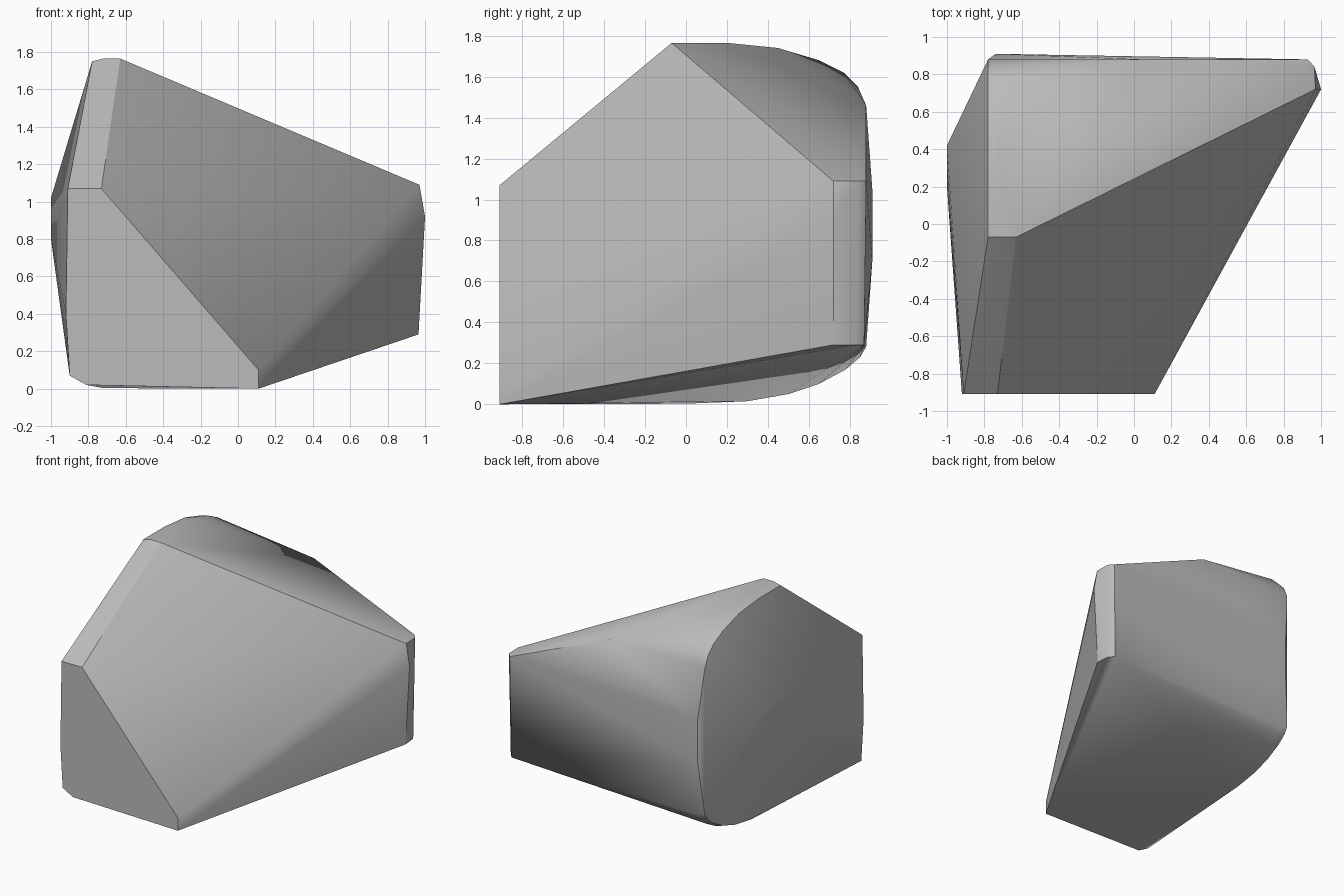
import bpy, bmesh, math

cube = bpy.data.objects.get("Cube")
if cube:
    bpy.data.objects.remove(cube, do_unlink=True)

# One stone colour
stone = bpy.data.materials.new("stone grey")
stone.use_nodes = True
grey = (0.5, 0.5, 0.5, 1)
stone.diffuse_color = grey
stone.node_tree.nodes["Principled BSDF"].inputs["Base Color"].default_value = grey

# Flat front facet (x, z)
front = [(-.91, 1.07), (-.73, 1.07), (.11, .1), (.11, 0), (-.81, .02), (-.9, .07), (-.92, .4)]
points = [(x, -.91, z) for x, z in front]

# Rounded shoulder and rounded underside along the back left (y, z)
shoulder = [(-.07, 1.765), (.2, 1.765), (.45, 1.74), (.65, 1.68), (.77, 1.62), (.84, 1.55), (.88, 1.46)]
underside = [(0, .003), (.3, .015), (.5, .05), (.65, .1), (.78, .17), (.85, .23), (.88, .28)]
for profile, lift in ((shoulder, -.015), (underside, .02)):
    for y, z in profile:
        points += [(-.72, y, z), (-.78, y, z + lift)]

# Top ridge corner, back edge and slight bulge of the back
points += [(-.63, -.07, 1.765), (.05, .88, 1.46), (-.74, .91, 1.05), (-.74, .91, .7)]

# Bulge of the side
points += [(-1, .42, 1.02), (-1, .3, .95), (-1, .2, .8)]

# Narrow pointed end with a rounded back corner
points += [(.97, .72, 1.09), (1, .72, .92), (.965, .72, .29)]
for x, y in ((.965, .84), (.93, .88)):
    points += [(x, y, 1.09), (x - .01, y - .01, .29)]

# Wrap the facets into one solid rock
bm = bmesh.new()
for p in points:
    bm.verts.new(p)
hull = bmesh.ops.convex_hull(bm, input=bm.verts)
loose = [v for v in bm.verts if not v.link_faces]
bmesh.ops.delete(bm, geom=loose, context='VERTS')
bmesh.ops.dissolve_limit(bm, angle_limit=math.radians(1), verts=bm.verts, edges=bm.edges)
bmesh.ops.recalc_face_normals(bm, faces=bm.faces)
mesh = bpy.data.meshes.new("rock")
bm.to_mesh(mesh)
bm.free()
mesh.materials.append(stone)
rock = bpy.data.objects.new("rock", mesh)
bpy.context.collection.objects.link(rock)

# Soft shading with crisp facet edges
bpy.ops.object.select_all(action='DESELECT')
rock.select_set(True)
bpy.context.view_layer.objects.active = rock
bpy.ops.object.shade_smooth_by_angle(angle=math.radians(30))
